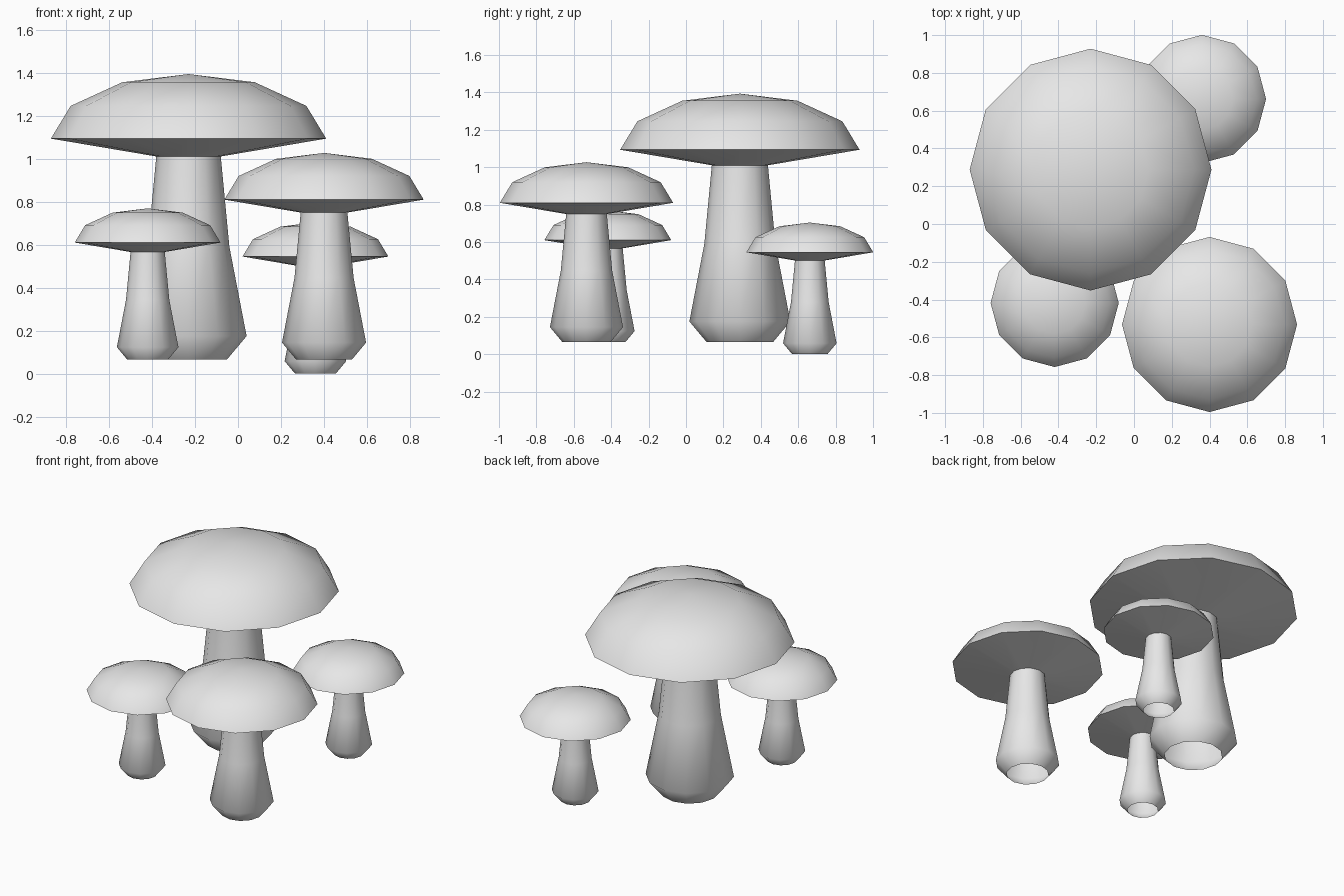
import bpy
import bmesh
from math import cos, sin, pi, radians

if "Cube" in bpy.data.objects:
    bpy.data.objects.remove(bpy.data.objects["Cube"], do_unlink=True)

SIDES = 12

# Single plain material
grey = bpy.data.materials.new("pale grey")
grey.use_nodes = True
grey.diffuse_color = (0.8, 0.8, 0.8, 1)
grey.node_tree.nodes["Principled BSDF"].inputs["Base Color"].default_value = (0.8, 0.8, 0.8, 1)

# Profiles as (radius, height), bottom to top
STEM = [(0.178, 0), (0.27, 0.11), (0.19, 0.525), (0.15, 0.945)]
CAP = [(0.15, 0.945), (0.64, 1.028), (0.548, 1.18), (0.308, 1.29), (0, 1.328)]


def lathe(name, profile, location, scale):
    """Spin a profile around z; a zero radius closes to a point."""
    bm = bmesh.new()
    rings = []
    for r, z in profile:
        count = SIDES if r else 1
        rings.append([bm.verts.new((r * cos(2 * pi * i / SIDES) * scale,
                                    r * sin(2 * pi * i / SIDES) * scale,
                                    z * scale)) for i in range(count)])
    for low, high in zip(rings, rings[1:]):
        for i in range(SIDES):
            j = (i + 1) % SIDES
            if len(high) == 1:
                bm.faces.new((low[i], low[j], high[0]))
            else:
                bm.faces.new((low[i], low[j], high[j], high[i]))
    mesh = bpy.data.meshes.new(name)
    bm.to_mesh(mesh)
    bm.free()
    mesh.materials.append(grey)
    ob = bpy.data.objects.new(name, mesh)
    ob.location = location
    bpy.context.collection.objects.link(ob)
    bpy.ops.object.select_all(action='DESELECT')
    ob.select_set(True)
    bpy.context.view_layer.objects.active = ob
    bpy.ops.object.shade_smooth_by_angle(angle=radians(65))


# Four mushrooms: name, base position, scale
MUSHROOMS = [
    ("large", (-0.23, 0.288, 0.065), 1.0),
    ("medium", (0.40, -0.532, 0.065), 0.724),
    ("small_front", (-0.42, -0.418, 0.065), 0.53),
    ("small_back", (0.36, 0.662, 0.0), 0.53),
]
for label, base, size in MUSHROOMS:
    lathe(label + "_stem", STEM, base, size)
    lathe(label + "_cap", CAP, base, size)
